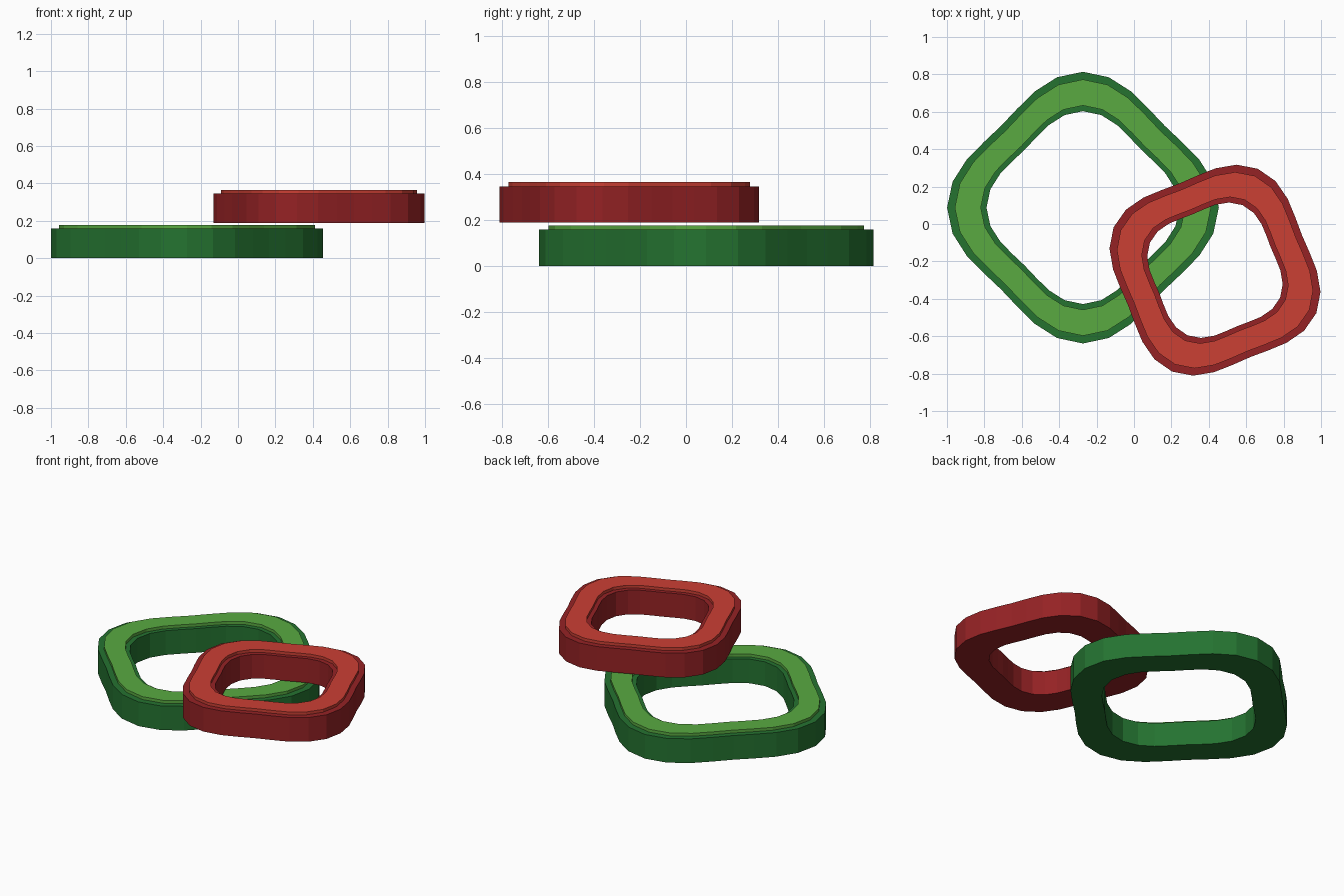
import bpy
import bmesh
from math import cos, sin, tau

SEGMENTS = 32
WAVE = 0.08      # depth of the four lobes
HALF_WIDTH = 0.0975

cube = bpy.data.objects.get("Cube")
if cube:
    bpy.data.objects.remove(cube, do_unlink=True)


def make_material(name, rgb):
    mat = bpy.data.materials.new(name)
    mat.use_nodes = True
    mat.diffuse_color = (*rgb, 1)
    mat.node_tree.nodes["Principled BSDF"].inputs["Base Color"].default_value = (*rgb, 1)
    return mat


def wavy_ring(name, centre, turn, inner, outer, bottom, top, mat):
    """Sweep a rectangular section round a four-lobed closed path."""
    bm = bmesh.new()
    section = [(inner, bottom), (outer, bottom), (outer, top), (inner, top)]
    loops = []
    for i in range(SEGMENTS):
        a = tau * i / SEGMENTS
        lobe = 1 + WAVE * cos(4 * a)
        loops.append([bm.verts.new((r * lobe * cos(a + turn), r * lobe * sin(a + turn), z))
                      for r, z in section])
    for i, here in enumerate(loops):
        ahead = loops[(i + 1) % SEGMENTS]
        for j in range(4):
            k = (j + 1) % 4
            bm.faces.new((here[j], ahead[j], ahead[k], here[k]))
    bmesh.ops.recalc_face_normals(bm, faces=bm.faces)
    mesh = bpy.data.meshes.new(name)
    bm.to_mesh(mesh)
    bm.free()
    mesh.materials.append(mat)
    obj = bpy.data.objects.new(name, mesh)
    obj.location = (*centre, 0)
    bpy.context.collection.objects.link(obj)


def link(colour, centre, turn, radius, base, body_mat, top_mat):
    """Thick body with a slightly narrower raised band on top."""
    inner, outer = radius - HALF_WIDTH, radius + HALF_WIDTH
    deck = base + 0.158
    wavy_ring(colour + "_ring_body", centre, turn, inner, outer, base, deck, body_mat)
    wavy_ring(colour + "_ring_top_band", centre, turn, inner + 0.028, outer - 0.038,
              deck, deck + 0.019, top_mat)


dark_green = make_material("dark green", (0.018, 0.17, 0.03))
light_green = make_material("light green", (0.10, 0.40, 0.053))
dark_red = make_material("dark red", (0.30, 0.016, 0.018))
light_red = make_material("light red", (0.60, 0.05, 0.034))

# Large lower ring and smaller turned upper ring
link("green", (-0.273, 0.0875), 0, 0.575, 0, dark_green, light_green)
link("red", (0.433, -0.247), -0.4, 0.4475, 0.188, dark_red, light_red)
